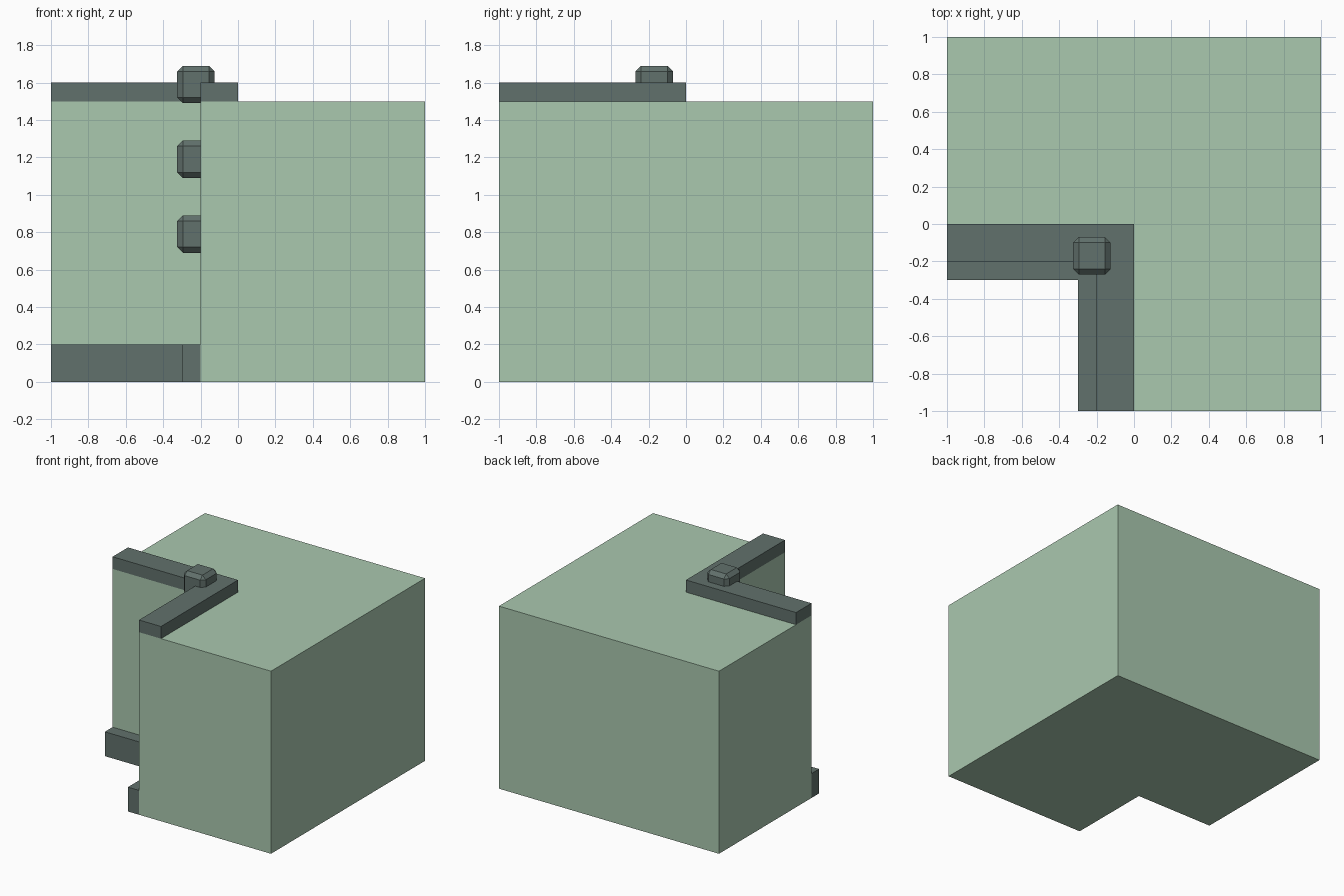
import bpy, bmesh

if "Cube" in bpy.data.objects:
    bpy.data.objects.remove(bpy.data.objects["Cube"])


def material(name, rgb):
    m = bpy.data.materials.new(name)
    m.diffuse_color = (*rgb, 1)
    m.use_nodes = True
    m.node_tree.nodes["Principled BSDF"].inputs["Base Color"].default_value = m.diffuse_color
    return m


GREEN = material("pale_green", (0.40, 0.58, 0.43))
SLATE = material("slate", (0.12, 0.165, 0.15))


def add_object(name, bm, mat):
    mesh = bpy.data.meshes.new(name)
    bm.to_mesh(mesh)
    bm.free()
    mesh.materials.append(mat)
    ob = bpy.data.objects.new(name, mesh)
    bpy.context.collection.objects.link(ob)
    return ob


def prism(name, outline, z0, z1, mat, bottom=True):
    """Extrude a counter-clockwise outline from z0 to z1."""
    bm = bmesh.new()
    low = [bm.verts.new((x, y, z0)) for x, y in outline]
    high = [bm.verts.new((x, y, z1)) for x, y in outline]
    n = len(outline)
    for i in range(n):
        j = (i + 1) % n
        bm.faces.new((low[i], low[j], high[j], high[i]))
    bm.faces.new(high)
    if bottom:
        bm.faces.new(low[::-1])
    return add_object(name, bm, mat)


def block_outline(c):
    """Square footprint with the front left quarter cut back to (c, c)."""
    return [(c, c), (c, -1), (1, -1), (1, 1), (-1, 1), (-1, c)]


def strip_outline(a, b):
    """L-shaped strip following the inner corner, between offsets a < b."""
    return [(a, a), (a, -1), (b, -1), (b, b), (-1, b), (-1, a)]


# Main block; its underside also covers the base trim
prism("wall_block", block_outline(-0.2), 0, 1.5, GREEN, bottom=False)
bm = bmesh.new()
bm.faces.new([bm.verts.new((x, y, 0)) for x, y in block_outline(-0.3)][::-1])
add_object("underside", bm, GREEN)

# Trim along the foot and the top of the inner corner
prism("base_trim", strip_outline(-0.3, -0.2), 0, 0.2, SLATE, bottom=False)
prism("top_trim", strip_outline(-0.2, 0), 1.5, 1.6, SLATE)

# Chamfered corner stones
for i, z in enumerate((0.79, 1.19, 1.59)):
    bm = bmesh.new()
    bmesh.ops.create_cube(bm, size=0.2)
    bmesh.ops.bevel(bm, geom=bm.edges[:], offset=0.03, segments=1,
                    affect='EDGES', profile=0.5)
    stone = add_object(f"corner_stone_{i + 1}", bm, SLATE)
    stone.location = (-0.225, -0.17, z)
